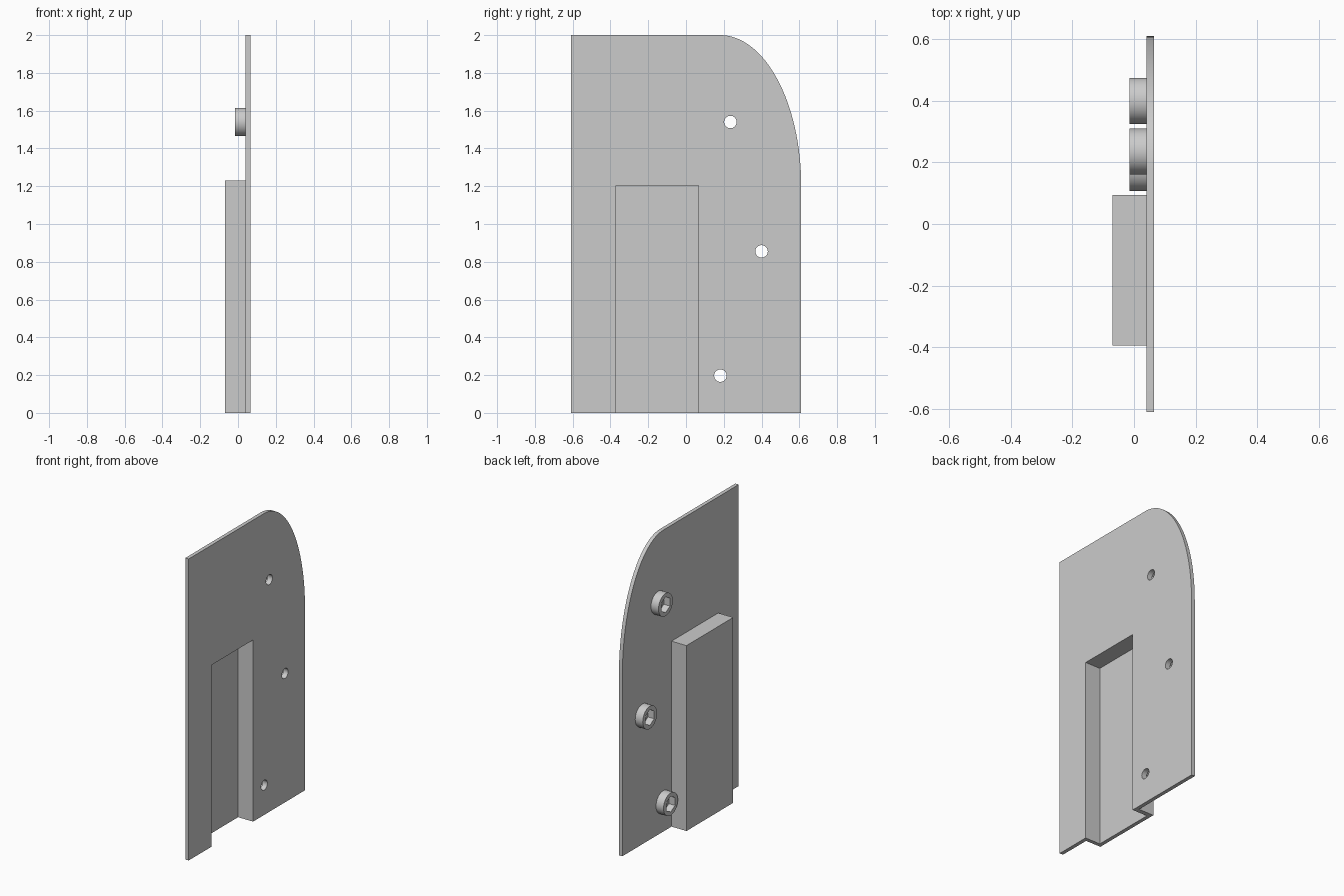
import bpy, bmesh
from math import sin, cos, pi

cube = bpy.data.objects.get("Cube")
if cube:
    bpy.data.objects.remove(cube, do_unlink=True)

grey = bpy.data.materials.new("plain grey")
grey.use_nodes = True
COLOUR = (0.6, 0.6, 0.6, 1)
grey.diffuse_color = COLOUR
grey.node_tree.nodes["Principled BSDF"].inputs["Base Color"].default_value = COLOUR

BACK, FACE = 0.04, 0.065        # two sides of the sheet
WALL = FACE - BACK


def prism(name, outline, x0, x1):
    """Extrude a (y, z) outline along x."""
    bm = bmesh.new()
    face = bm.faces.new([bm.verts.new((x0, y, z)) for y, z in outline])
    out = bmesh.ops.extrude_face_region(bm, geom=[face])
    moved = [v for v in out["geom"] if isinstance(v, bmesh.types.BMVert)]
    bmesh.ops.translate(bm, vec=(x1 - x0, 0, 0), verts=moved)
    bmesh.ops.recalc_face_normals(bm, faces=bm.faces)
    mesh = bpy.data.meshes.new(name)
    bm.to_mesh(mesh)
    bm.free()
    mesh.materials.append(grey)
    obj = bpy.data.objects.new(name, mesh)
    bpy.context.collection.objects.link(obj)
    return obj


def rect(y0, y1, z0, z1):
    return [(y0, z0), (y1, z0), (y1, z1), (y0, z1)]


def ring(y, z, r, n, turn=0):
    return [(y + r * cos(turn + 2 * pi * i / n), z + r * sin(turn + 2 * pi * i / n))
            for i in range(n)]


def combine(obj, other, operation):
    mod = obj.modifiers.new(other.name, "BOOLEAN")
    mod.operation = operation
    mod.solver = "EXACT"
    mod.object = other
    bpy.context.view_layer.objects.active = obj
    bpy.ops.object.modifier_apply(modifier=mod.name)
    bpy.data.objects.remove(other, do_unlink=True)


# Sheet with one elliptical top corner
STEPS = 32
corner = [(0.18 + 0.43 * cos(pi / 2 * i / STEPS), 1.2 + 0.8 * sin(pi / 2 * i / STEPS))
          for i in range(STEPS + 1)]
panel = prism("panel", [(-0.61, 0), (0.61, 0)] + corner + [(-0.61, 2)], BACK, FACE)

# Hollow housing, open to the face and the bottom
combine(panel, prism("housing", rect(-0.395, 0.095, 0, 1.23), -0.07, BACK + 0.01), "UNION")
combine(panel, prism("housing_cavity", rect(-0.37, 0.065, -0.1, 1.205),
                     -0.07 + WALL, FACE + 0.1), "DIFFERENCE")

# Bosses with a hexagonal socket and a round through hole
for y, z in ((0.235, 1.54), (0.4, 0.855), (0.182, 0.197)):
    combine(panel, prism("boss", ring(y, z, 0.075, 48), -0.015, BACK + 0.01), "UNION")
    combine(panel, prism("bolt_hole", ring(y, z, 0.033, 32), -0.1, FACE + 0.1), "DIFFERENCE")
    combine(panel, prism("nut_socket", ring(y, z, 0.052, 6, pi / 6), -0.1, 0.03), "DIFFERENCE")

# Smooth the curved walls and keep the edges sharp
bpy.ops.object.select_all(action="DESELECT")
panel.select_set(True)
bpy.context.view_layer.objects.active = panel
bpy.ops.object.shade_smooth_by_angle(angle=pi / 6)
